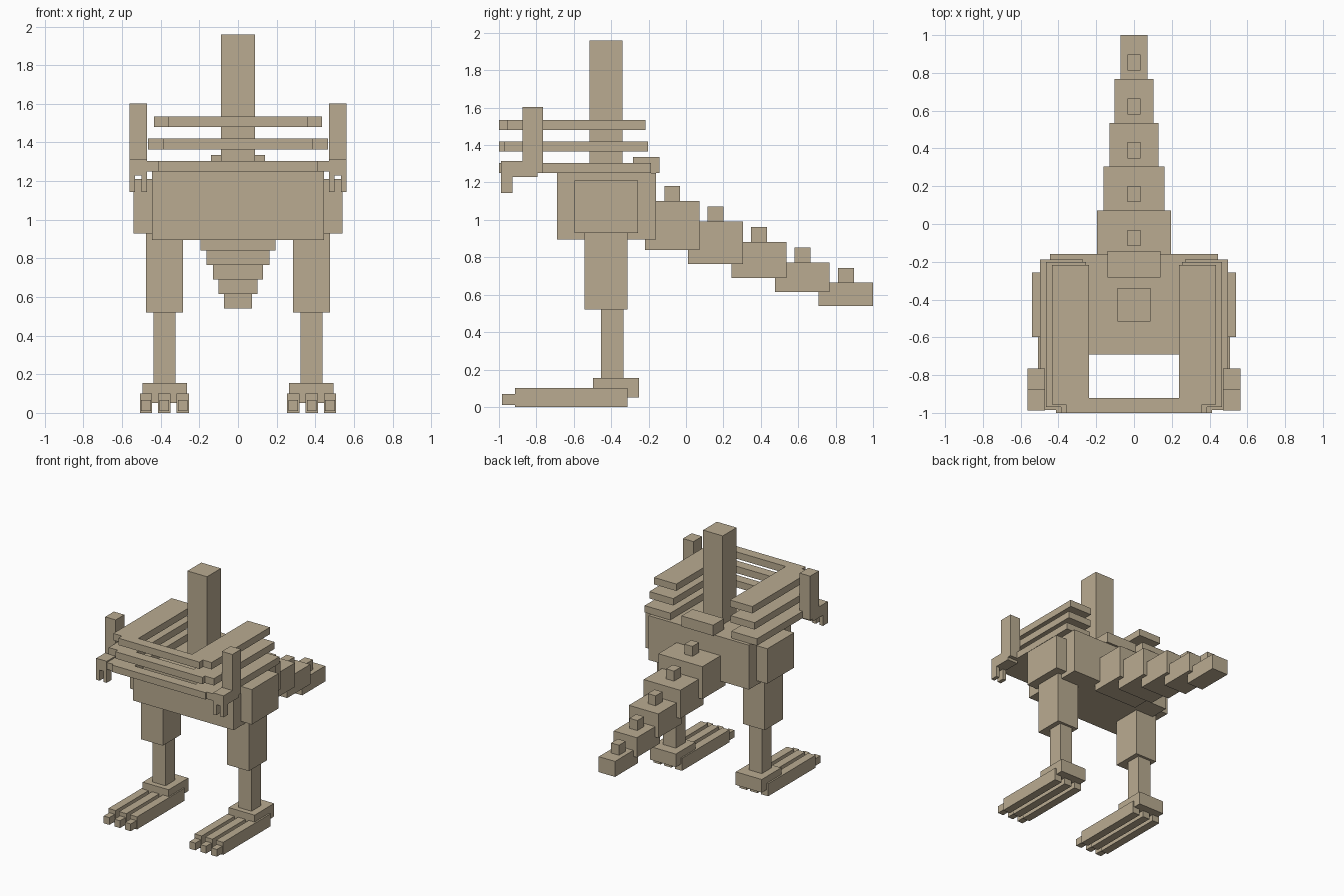
import bpy
import bmesh
from mathutils import Vector

cube = bpy.data.objects.get("Cube")
if cube:
    bpy.data.objects.remove(cube, do_unlink=True)

bone = bpy.data.materials.new("bone_tan")
bone.use_nodes = True
colour = (0.49, 0.41, 0.285, 1)
bone.diffuse_color = colour
bone.node_tree.nodes["Principled BSDF"].inputs["Base Color"].default_value = colour


def box(name, x, y, z):
    """Box spanning the (low, high) range on each axis."""
    bm = bmesh.new()
    bmesh.ops.create_cube(bm, size=1)
    centre = Vector([(a + b) / 2 for a, b in (x, y, z)])
    size = Vector([b - a for a, b in (x, y, z)])
    for v in bm.verts:
        v.co = v.co * size + centre
    mesh = bpy.data.meshes.new(name)
    bm.to_mesh(mesh)
    bm.free()
    mesh.materials.append(bone)
    obj = bpy.data.objects.new(name, mesh)
    bpy.context.collection.objects.link(obj)


def middle(name, half, y, z):
    box(name, (-half, half), y, z)


def pair(name, x, y, z):
    box("left_" + name, x, y, z)
    box("right_" + name, (-x[1], -x[0]), y, z)


# Trunk
middle("pelvis", 0.445, (-0.69, -0.16), (0.895, 1.25))
middle("spine", 0.087, (-0.515, -0.34), (1.25, 1.96))
middle("back_plate", 0.14, (-0.283, -0.143), (1.25, 1.335))

# Rib cage: each higher hoop is a little narrower
for i in range(3):
    z = (1.25 + 0.115 * i, 1.305 + 0.115 * i)
    side = (0.27 - 0.016 * i, 0.497 - 0.031 * i)
    pair(f"rib_{i + 1}", side, (-0.985 + 0.015 * i, -0.187 - 0.015 * i), z)
    middle(f"front_rib_{i + 1}", 0.413 - 0.027 * i, (-1, -0.92), z)

# Arms with two fingers
pair("upper_arm", (0.47, 0.563), (-0.875, -0.765), (1.25, 1.603))
pair("forearm", (0.47, 0.563), (-0.988, -0.795), (1.228, 1.315))
for i, x in enumerate((0.47, 0.533)):
    pair(f"finger_{i + 1}", (x, x + 0.03), (-0.988, -0.928), (1.143, 1.23))

# Legs
pair("hip", (0.25, 0.54), (-0.597, -0.257), (0.93, 1.21))
pair("thigh", (0.285, 0.477), (-0.543, -0.313), (0.52, 0.93))
pair("shin", (0.323, 0.438), (-0.455, -0.333), (0.155, 0.52))
pair("heel", (0.265, 0.495), (-0.497, -0.25), (0.05, 0.155))
for i in range(3):
    x = 0.286 + 0.095 * i
    pair(f"toe_{i + 1}", (x - 0.032, x + 0.032), (-0.913, -0.313), (0, 0.1))
    pair(f"claw_{i + 1}", (x - 0.025, x + 0.025), (-0.983, -0.913), (0.01, 0.068))

# Tapering tail with a spike on every segment
for i, half in enumerate((0.195, 0.162, 0.13, 0.102, 0.072)):
    start = -0.22 + 0.232 * i
    top = 1.1 - 0.109 * i
    middle(f"tail_{i + 1}", half, (start, start + 0.292), (0.84 - 0.075 * i, top))
    middle(f"tail_spike_{i + 1}", 0.035, (start + 0.104, start + 0.189), (top, top + 0.08))
